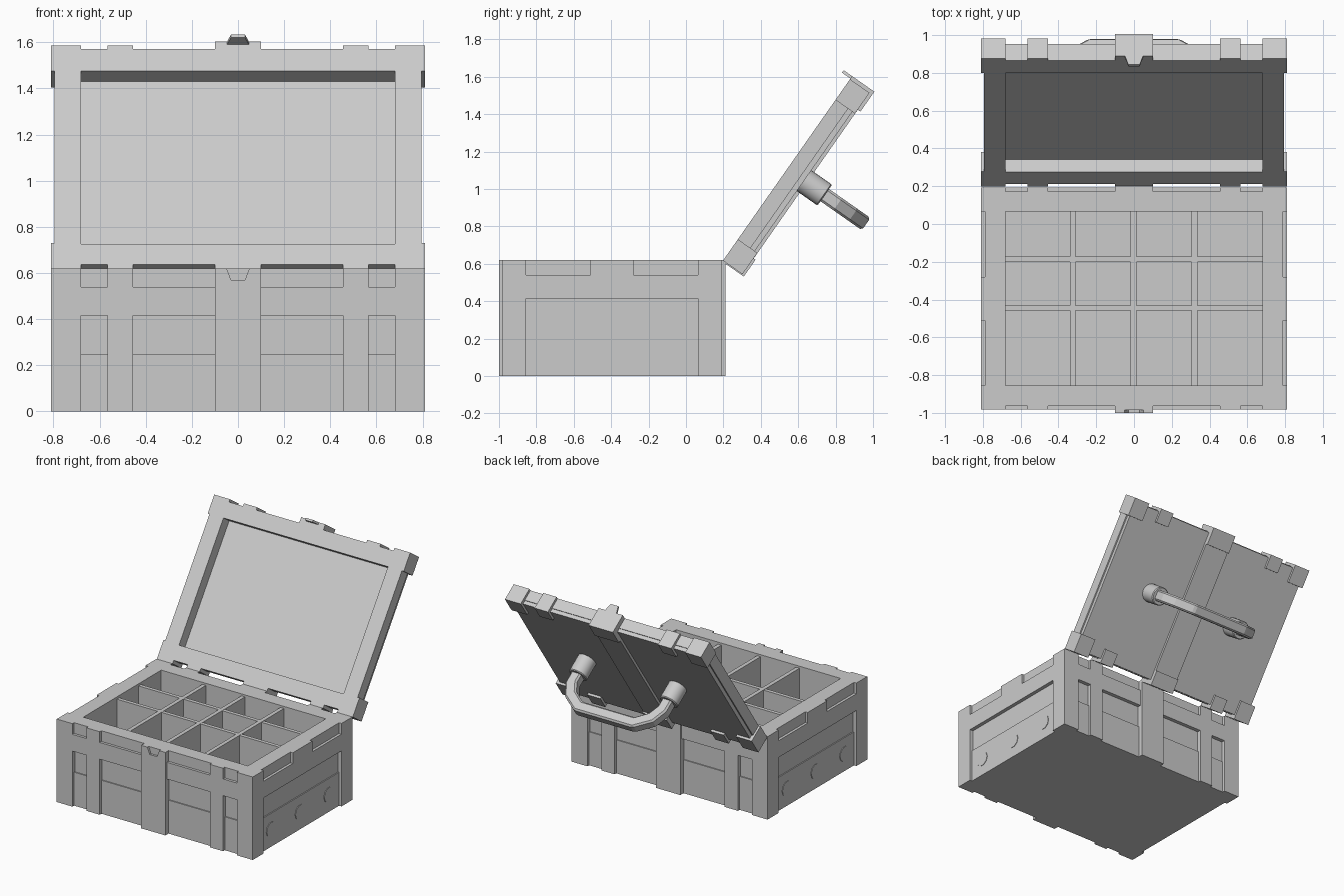
import bpy, bmesh
from math import radians
from mathutils import Matrix, Vector

if "Cube" in bpy.data.objects:
    bpy.data.objects.remove(bpy.data.objects["Cube"])

YC = -0.395                       # middle of the base in y
OPEN = Matrix.Translation((0, 0.2, 0.62)) @ Matrix.Rotation(radians(-125), 4, 'X')


def add_box(bm, x, y, z):
    m = bmesh.ops.create_cube(bm, size=1)
    for v in m['verts']:
        v.co = Vector([(a[0] + a[1]) / 2 + c * (a[1] - a[0]) for a, c in zip((x, y, z), v.co)])


def add_prism(bm, pts, axis, lo, hi):
    """Extrude a 2D outline (x, z) along y."""
    a = [bm.verts.new((p[0], lo, p[1])) for p in pts]
    b = [bm.verts.new((p[0], hi, p[1])) for p in pts]
    n = len(pts)
    bm.faces.new(a)
    bm.faces.new(b[::-1])
    for i in range(n):
        bm.faces.new((a[i], b[i], b[(i + 1) % n], a[(i + 1) % n]))
    bmesh.ops.recalc_face_normals(bm, faces=bm.faces)


def finish(bm, name, bevel=0, matrix=None):
    me = bpy.data.meshes.new(name)
    bm.to_mesh(me)
    bm.free()
    ob = bpy.data.objects.new(name, me)
    bpy.context.collection.objects.link(ob)
    if bevel:
        m = ob.modifiers.new('edge', 'BEVEL')
        m.width, m.segments, m.limit_method = bevel, 1, 'ANGLE'
    if matrix:
        ob.matrix_world = matrix
    return ob


def boxes(name, items, bevel=0, matrix=None):
    bm = bmesh.new()
    for it in items:
        add_box(bm, *it)
    return finish(bm, name, bevel, matrix)


def cut(ob, cutter):
    m = ob.modifiers.new('cut', 'BOOLEAN')
    m.object, m.operation, m.solver = cutter, 'DIFFERENCE', 'EXACT'
    m.use_self = True
    bpy.context.view_layer.objects.active = ob
    bpy.ops.object.modifier_apply(modifier=m.name)
    bpy.data.objects.remove(cutter)


def span(s, lo, hi, c=0):
    return tuple(sorted((c + s * lo, c + s * hi)))


S = (-1, 1)

# base shell with recessed wall panels and rim notches
HX, HY = 0.81, 0.588
base = boxes('base_shell', [((-HX, HX), (YC - HY, YC + HY), (0, 0.62))])
cuts = [((-0.68, 0.68), (YC - 0.46, YC + 0.46), (0.05, 0.8))]
levels = [(-0.1, 0.25, 0.02), (0.25, 0.415, 0.028), (0.54, 0.8, 0.02)]
for z0, z1, d in levels:
    for sy in S:
        for sx in S:
            for x0, x1 in ((0.1, 0.455), (0.565, 0.68)):
                cuts.append((span(sx, x0, x1), span(sy, HY - d, HY + 0.1, YC), (z0, z1)))
    for sx in S:
        if z0 > 0.5:
            for sy in S:
                cuts.append((span(sx, HX - d, 1), span(sy, 0.115, 0.46, YC), (z0, z1)))
        else:
            cuts.append((span(sx, HX - d, 1), (YC - 0.46, YC + 0.46), (z0, z1)))
cut(base, boxes('base_cutter', cuts))

# compartment dividers
div = [((c - 0.015, c + 0.015), (YC - 0.46, YC + 0.46), (0.04, 0.605)) for c in (-0.325, -0.003, 0.32)]
div += [((-0.68, 0.68), (c - 0.014, c + 0.014), (0.04, 0.603)) for c in (-0.187, -0.445)]
boxes('compartment_dividers', div)

# central front and back ribs, the front one with a latch notch
front_rib = boxes('front_rib', [((-0.1, 0.1), (-1.0, -0.97), (0, 0.62))])
bm = bmesh.new()
add_prism(bm, [(-0.053, 0.63), (-0.03, 0.57), (0.03, 0.57), (0.053, 0.63)], 'y', -1.1, -0.984)
cut(front_rib, finish(bm, 'latch_notch'))
boxes('back_rib', [((-0.1, 0.1), (0.18, 0.21), (0, 0.62))])

# shallow round studs on both side panels
bm = bmesh.new()
for sx in S:
    for y in (-0.74, -0.4, -0.06):
        mat = Matrix.Translation((sx * 0.789, y, 0.13)) @ Matrix.Rotation(radians(90), 4, 'Y')
        bmesh.ops.create_cone(bm, cap_ends=True, segments=10, radius1=0.055, radius2=0.055,
                              depth=0.01, matrix=mat)
finish(bm, 'side_studs')

# lid, modelled closed (hinge at origin, front towards -y), then swung open
lid = boxes('lid_tray', [((-0.795, 0.795), (-1.16, -0.02), (0, 0.082))])
cut(lid, boxes('lid_cutter', [((-0.68, 0.68), (-1.045, -0.13), (-0.1, 0.2))]))
lid.matrix_world = OPEN
boxes('lid_top', [((-0.785, 0.785), (-1.155, -0.025), (0.082, 0.11))], matrix=OPEN)

# corner guards and short straps wrap the lid edges
guards, straps = [], []
for sx in S:
    for y_in, y_out in ((-0.135, 0.004), (-1.045, -1.18)):
        dy = 1 if y_out > y_in else -1
        e = y_out - dy * 0.03
        ys = tuple(sorted((y_in, y_out)))
        guards += [(span(sx, 0.68, 0.81), ys, (0.10, 0.127)),
                   (span(sx, 0.785, 0.81), ys, (0, 0.127)),
                   (span(sx, 0.68, 0.81), tuple(sorted((e, y_out))), (0, 0.127))]
        s_in = y_out - dy * 0.105
        straps += [(span(sx, 0.455, 0.565), tuple(sorted((s_in, y_out))), (0.10, 0.127)),
                   (span(sx, 0.455, 0.565), tuple(sorted((e, y_out))), (0, 0.127))]
boxes('lid_corner_guards', guards, matrix=OPEN)
boxes('lid_straps', straps, matrix=OPEN)

# central lid rib with end caps
boxes('lid_rib', [((-0.1, 0.1), (-1.19, 0.0), (0.10, 0.128)),
                  ((-0.1, 0.1), (-1.2, -1.07), (0.10, 0.145)),
                  ((-0.1, 0.1), (-1.2, -1.15), (0, 0.145)),
                  ((-0.1, 0.1), (-0.1, 0.01), (0.10, 0.14)),
                  ((-0.1, 0.1), (-0.03, 0.01), (0, 0.14))], matrix=OPEN)

# latch tongue
bm = bmesh.new()
add_prism(bm, [(-0.05, 0.01), (-0.03, -0.055), (0.03, -0.055), (0.05, 0.01)], 'y', -1.2, -1.184)
finish(bm, 'latch_tongue', matrix=OPEN)

# handle posts
bm = bmesh.new()
for sx in S:
    bmesh.ops.create_cone(bm, cap_ends=True, segments=24, radius1=0.068, radius2=0.068, depth=0.15,
                          matrix=Matrix.Translation((sx * 0.375, -0.595, 0.17)))
posts = finish(bm, 'handle_posts', 0.006, OPEN)
bpy.ops.object.select_all(action='DESELECT')
posts.select_set(True)
bpy.context.view_layer.objects.active = posts
bpy.ops.object.shade_smooth_by_angle(angle=radians(35))

# bent handle grip
outer = [(0.415, 0.22), (0.415, 0.33), (0.365, 0.43), (0.24, 0.515)]
inner = [(0.335, 0.22), (0.335, 0.305), (0.3, 0.375), (0.215, 0.435)]
half = outer + inner[::-1]
outline = outer + [(-x, z) for x, z in outer[::-1]] + [(-x, z) for x, z in inner] + inner[::-1]
bm = bmesh.new()
add_prism(bm, outline, 'y', -0.635, -0.555)
finish(bm, 'handle_grip', 0.012, OPEN)
